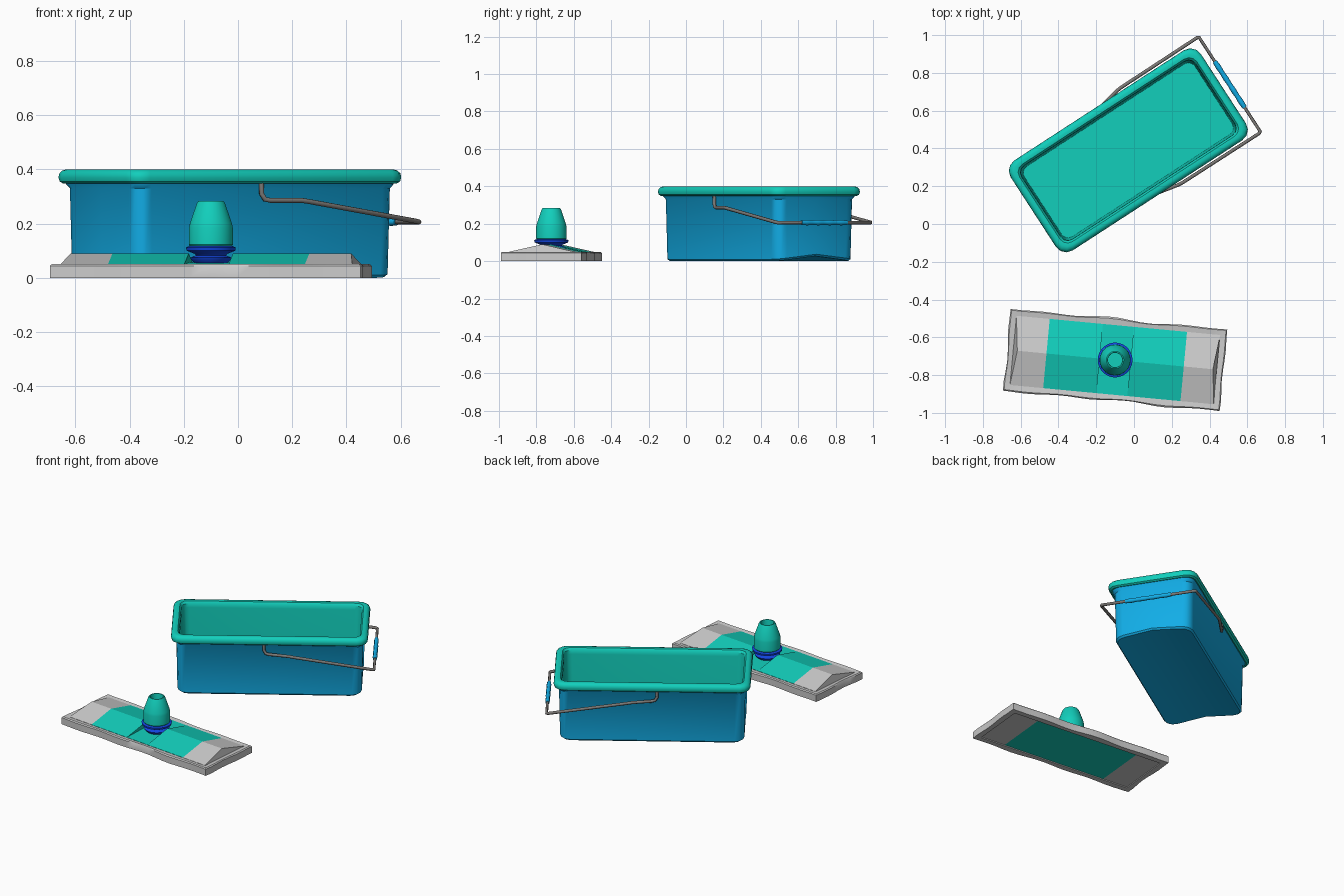
import bpy, bmesh
from math import sin, cos, pi, radians

if "Cube" in bpy.data.objects:
    bpy.data.objects.remove(bpy.data.objects["Cube"])


def material(name, rgb):
    m = bpy.data.materials.new(name)
    m.diffuse_color = (*rgb, 1)
    m.use_nodes = True
    m.node_tree.nodes["Principled BSDF"].inputs["Base Color"].default_value = m.diffuse_color
    return m


TEAL = material("teal", (0.006, 0.62, 0.5))
BLUE = material("blue", (0.006, 0.42, 0.8))
NAVY = material("deep_blue", (0.006, 0.06, 0.75))
GREY = material("wire_grey", (0.2, 0.19, 0.18))

# placement (x, y, turn) of the two items
BUCKET = (-0.03, 0.39, radians(33))
MOP = (-0.1, -0.72, radians(-5.4))


def finish(ob, place, mat=None, angle=35):
    ob.location = (place[0], place[1], 0)
    ob.rotation_euler.z = place[2]
    if mat:
        ob.data.materials.append(mat)
    if ob.type == 'MESH' and angle:
        bpy.ops.object.select_all(action='DESELECT')
        ob.select_set(True)
        bpy.context.view_layer.objects.active = ob
        bpy.ops.object.shade_smooth_by_angle(angle=radians(angle))


def loft(name, rings, place, mat=None, first=False, last=False, split=False, loop=False, angle=35):
    """Skin a list of equal-length point rings, with optional end caps."""
    bm = bmesh.new()
    vs = [[bm.verts.new(p) for p in r] for r in rings]
    n = len(vs[0])
    for a, b in zip(vs, vs[1:] + ([vs[0]] if loop else [])):
        for i in range(n):
            j = (i + 1) % n
            bm.faces.new((a[i], a[j], b[j], b[i]))
    for use, r in ((first, vs[0]), (last, vs[-1])):
        if use and split:
            bm.faces.new(r[:n // 2 + 1])
            bm.faces.new(r[n // 2:] + r[:1])
        elif use:
            bm.faces.new(r)
    bmesh.ops.recalc_face_normals(bm, faces=bm.faces)
    me = bpy.data.meshes.new(name)
    bm.to_mesh(me)
    bm.free()
    ob = bpy.data.objects.new(name, me)
    bpy.context.collection.objects.link(ob)
    finish(ob, place, mat, angle)
    return ob


def rounded(hx, hy, z, r=0.06, lift=0.0, seg=3):
    """Rounded rectangle ring; lift raises it towards its long centre line."""
    pts = [(hx, 0)]
    for q, (sx, sy) in enumerate(((1, 1), (-1, 1), (-1, -1), (1, -1))):
        if q == 2:
            pts.append((-hx, 0))
        for k in range(seg + 1):
            a = (q + k / seg) * pi / 2
            pts.append((sx * (hx - r) + r * cos(a), sy * (hy - r) + r * sin(a)))
    return [(x, y, z + lift * (1 - abs(y) / hy)) for x, y in pts]


# ---- bucket: blue shell with a creased underside
shell = [(0.047, 0.0, 0.027), (0.038, 0.01, 0.027), (0.032, 0.33, 0),
         (0.022, 0.345, 0), (0.02, 0.36, 0)]
loft("bucket_shell", [rounded(0.6 - d, 0.284 - d, z, lift=l) for d, z, l in shell],
     BUCKET, BLUE, first=True, split=True)

# rolled rim and inner lining
lining = [(0.03, 0.352), (0.014, 0.348), (0.004, 0.355), (0, 0.37), (0.003, 0.386),
          (0.012, 0.396), (0.024, 0.4), (0.04, 0.398), (0.05, 0.385), (0.052, 0.36),
          (0.062, 0.04)]
loft("bucket_rim_and_lining",
     [rounded(0.6 - d, 0.284 - d, z, r=0.065 - 0.4 * d) for d, z in lining],
     BUCKET, TEAL, last=True)


# ---- wire handle with grip
def wire(name, pts, radius, mat, radii=None):
    cu = bpy.data.curves.new(name, 'CURVE')
    cu.dimensions = '3D'
    cu.bevel_depth = radius
    cu.bevel_resolution = 2
    cu.use_fill_caps = True
    sp = cu.splines.new('POLY')
    sp.points.add(len(pts) - 1)
    for i, p in enumerate(pts):
        sp.points[i].co = (*p, 1)
        sp.points[i].radius = radii[i] if radii else 1
    ob = bpy.data.objects.new(name, cu)
    bpy.context.collection.objects.link(ob)
    finish(ob, BUCKET, mat)


side = [(-0.032, -0.262, 0.36), (-0.032, -0.265, 0.31), (-0.02, -0.268, 0.29),
        (0.0, -0.272, 0.286), (0.12, -0.297, 0.286), (0.15, -0.3, 0.282),
        (0.63, -0.302, 0.208), (0.64, -0.296, 0.206)]
wire("bucket_handle", side + [(x, -y, z) for x, y, z in reversed(side)], 0.0095, GREY)
grip = [-0.145 + 0.29 * i / 24 for i in range(25)]
wire("handle_grip", [(0.64, y, 0.206) for y in grip], 0.0145, BLUE,
     [1 - 0.13 * (1 + cos(i * pi / 3)) / 2 for i in range(25)])

# ---- mop pad: wavy grey border frame
HX, HY = 0.576, 0.217


def frame_ring(d, z, wave):
    hx, hy = HX - d, HY - d
    pts = []
    for s in range(4):
        n = 20 if s % 2 == 0 else 8
        for k in range(n):
            t = k / n
            w = wave * sin(pi * t) ** 0.5 * (sin(t * n * 0.95 + s * 2) + 0.6 * sin(t * n * 0.5 + s))
            x, y = ((2 * t - 1) * hx, -hy - w) if s % 2 == 0 else (hx + w, (2 * t - 1) * hy)
            pts.append((x, y, z) if s < 2 else (-x, -y, z))
    return pts


loft("mop_pad_border", [frame_ring(0, 0, 0.006), frame_ring(0, 0.044, 0.006),
                        frame_ring(0.006, 0.05, 0.004), frame_ring(0.036, 0.046, 0),
                        frame_ring(0.036, 0, 0)], MOP, loop=True)


# low gabled plate: grey ends, teal middle, sunken channel in the centre
def gable(name, x0, x1, ridge0, ridge1, top, mat):
    W = 0.184
    rings = [[(x, -W, 0.006), (x, -W, 0.048), (x + r, 0, top), (x, W, 0.048), (x, W, 0.006)]
             for x, r in ((x0, ridge0), (x1, ridge1))]
    loft(name, rings, MOP, mat, first=True, last=True, angle=0)


for s, label in ((-1, "left"), (1, "right")):
    gable(label + "_pad_end", s * 0.365, s * 0.542, 0, -s * 0.022, 0.09, None)
    gable(label + "_plate", s * 0.082, s * 0.365, 0, 0, 0.09, TEAL)
gable("plate_channel", -0.082, 0.082, 0, 0, 0.056, TEAL)


# ---- swivel joint and handle socket
def lathe(name, prof, mat, n=32, **kw):
    loft(name, [[(r * cos(2 * pi * i / n), r * sin(2 * pi * i / n), z) for i in range(n)]
                for r, z in prof], MOP, mat, **kw)


lathe("swivel_joint", [(0.06, 0.054), (0.074, 0.067), (0.077, 0.074), (0.055, 0.083),
                       (0.06, 0.088), (0.09, 0.1), (0.092, 0.112), (0.08, 0.117)],
      NAVY, first=True, last=True, angle=30)
lathe("handle_socket", [(0.074, 0.112), (0.082, 0.122), (0.081, 0.185), (0.078, 0.2),
                        (0.052, 0.276), (0.046, 0.284), (0.04, 0.284), (0.038, 0.276),
                        (0.038, 0.15)], TEAL, last=True, angle=30)
